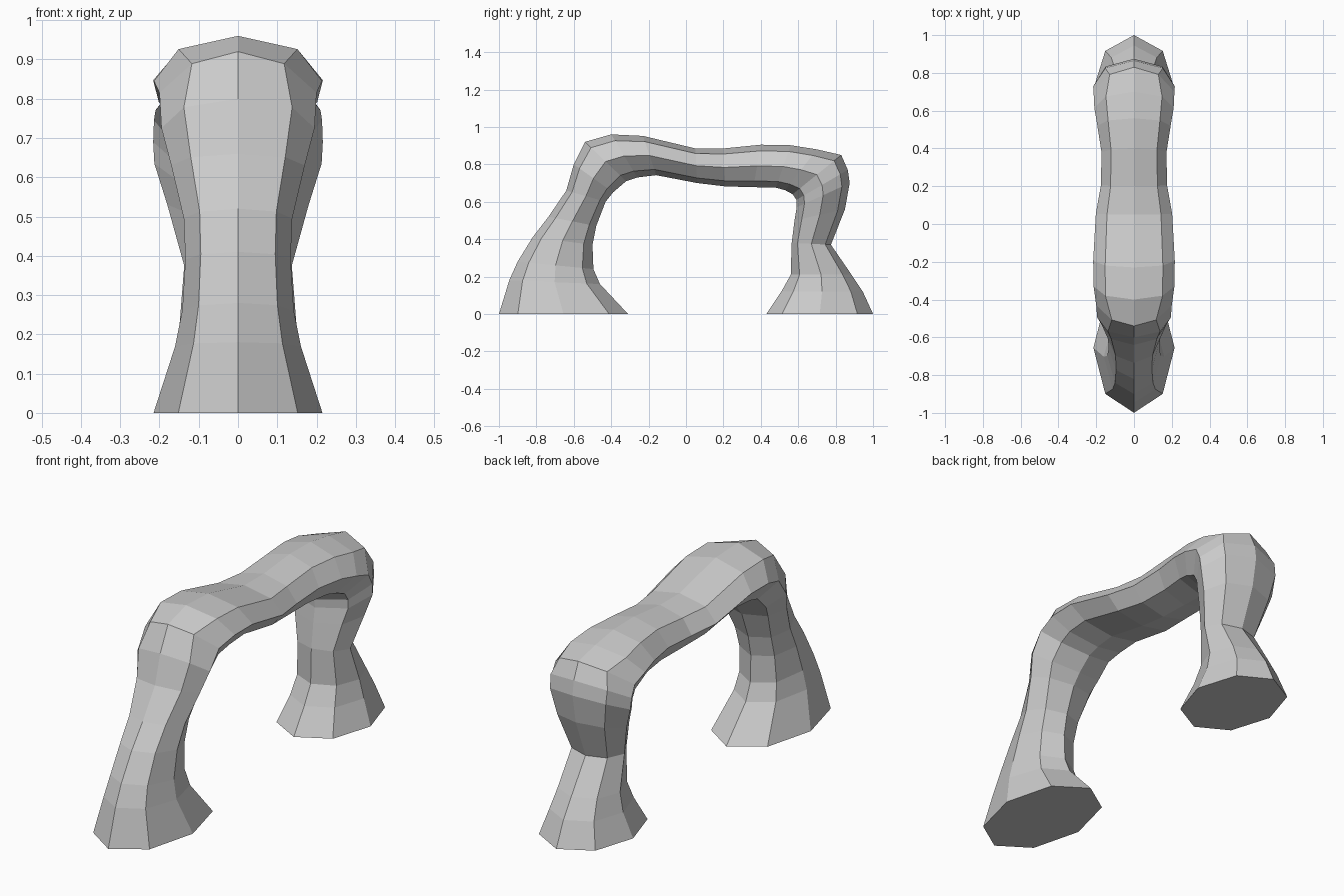
import bpy, bmesh
from math import sin, cos, pi

# Octagonal sections along the arch: outer y, z / inner y, z / half width / outer edge pinch
RINGS = [
    # front leg
    (-1.00, 0.00, -0.31, 0.00, 0.215, 1),
    (-0.945, 0.18, -0.46, 0.16, 0.16, 1),
    (-0.90, 0.28, -0.495, 0.24, 0.142, 1),
    (-0.82, 0.41, -0.50, 0.37, 0.134, 1),
    (-0.735, 0.52, -0.48, 0.47, 0.138, 1),
    (-0.64, 0.66, -0.43, 0.60, 0.17, 1),
    (-0.60, 0.80, -0.39, 0.65, 0.195, 1),
    (-0.54, 0.92, -0.32, 0.71, 0.20, 0.83),
    # top beam
    (-0.40, 0.96, -0.26, 0.73, 0.214, 1),
    (-0.23, 0.952, -0.16, 0.742, 0.216, 1),
    (0.05, 0.885, 0.06, 0.70, 0.202, 1),
    (0.20, 0.885, 0.21, 0.682, 0.175, 1),
    (0.40, 0.905, 0.36, 0.678, 0.172, 1),
    (0.56, 0.902, 0.48, 0.675, 0.194, 1),
    (0.70, 0.88, 0.53, 0.662, 0.21, 1),
    (0.83, 0.85, 0.57, 0.64, 0.214, 0.85),
    # back leg
    (0.865, 0.77, 0.59, 0.61, 0.216, 1),
    (0.875, 0.70, 0.592, 0.57, 0.213, 1),
    (0.85, 0.56, 0.58, 0.50, 0.18, 1),
    (0.775, 0.37, 0.565, 0.38, 0.137, 1),
    (0.885, 0.21, 0.56, 0.21, 0.15, 1),
    (0.945, 0.12, 0.51, 0.12, 0.17, 1),
    (1.00, 0.00, 0.43, 0.00, 0.215, 1),
]


def section(bm, oy, oz, iy, iz, w, pinch):
    verts = []
    for i in range(8):
        a = i * pi / 4
        t = (1 - cos(a)) / 2
        x = w * sin(a) * (pinch if i in (1, 7) else 1)
        verts.append(bm.verts.new((x, oy + (iy - oy) * t, oz + (iz - oz) * t)))
    return verts


# Skin the sections and cap both feet
bm = bmesh.new()
loops = [section(bm, *r) for r in RINGS]
for a, b in zip(loops, loops[1:]):
    for i in range(8):
        j = (i + 1) % 8
        bm.faces.new((a[i], a[j], b[j], b[i]))
bm.faces.new(loops[0])
bm.faces.new(loops[-1])
bmesh.ops.recalc_face_normals(bm, faces=bm.faces)
mesh = bpy.data.meshes.new("rock_arch")
bm.to_mesh(mesh)
bm.free()
bpy.context.collection.objects.link(bpy.data.objects.new("rock_arch", mesh))
